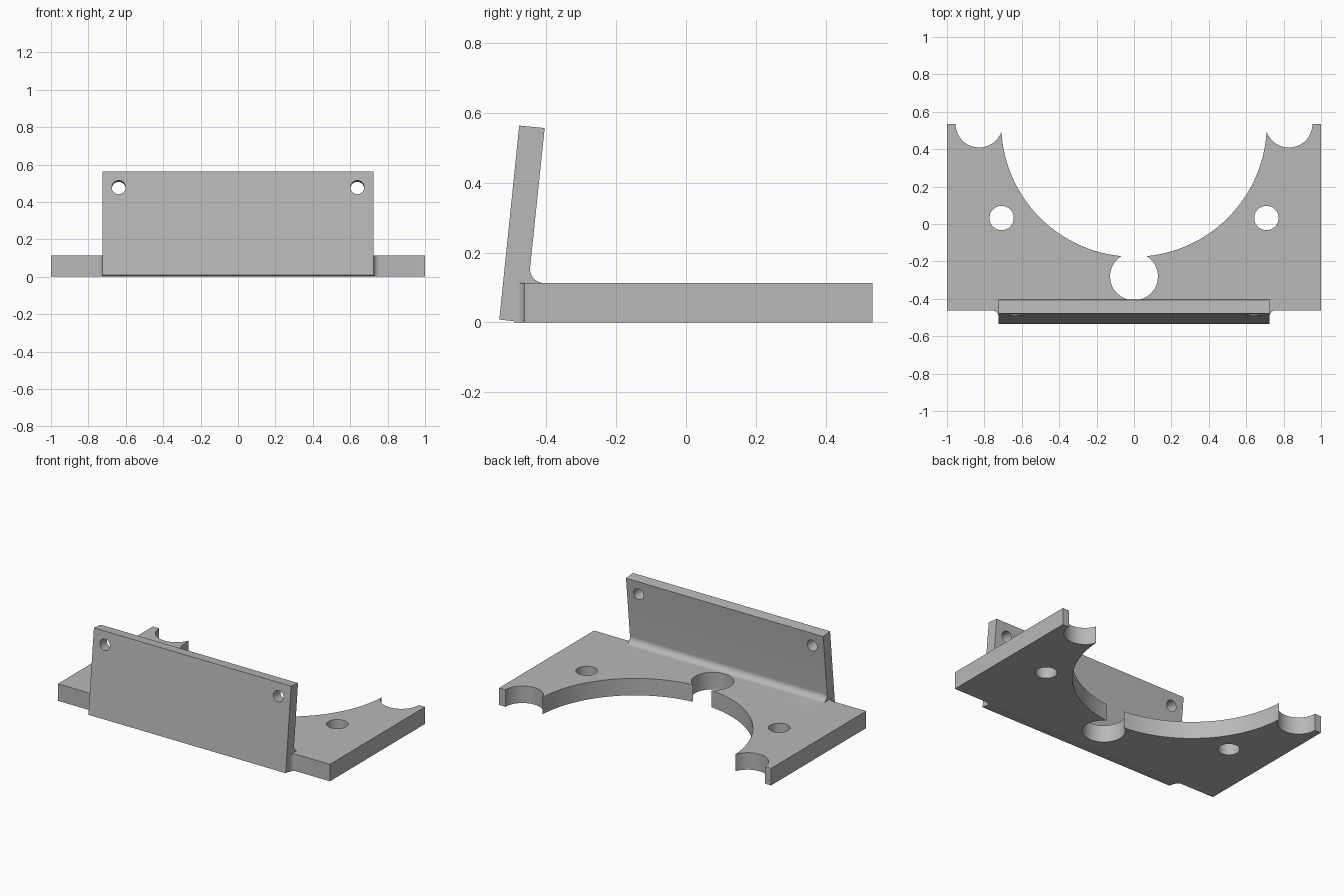
import bpy, bmesh
from math import sin, cos, radians
from mathutils import Vector

cube = bpy.data.objects.get("Cube")
if cube:
    bpy.data.objects.remove(cube, do_unlink=True)

grey = bpy.data.materials.new("plain grey")
grey.use_nodes = True
colour = (0.48, 0.48, 0.48, 1)
grey.diffuse_color = colour
grey.node_tree.nodes["Principled BSDF"].inputs["Base Color"].default_value = colour

THICK, FRONT, BACK = 0.113, -0.463, 0.535
FLANGE_HALF = 0.725
TILT = radians(5.9)


def arc(cx, cy, r, start, end, steps=12):
    angles = [radians(start + (end - start) * i / steps) for i in range(steps + 1)]
    return [(cx + r * cos(a), cy + r * sin(a)) for a in angles]


def prism(name, points, place, sweep):
    """Extrude a flat outline, placed in space by a function, along a vector."""
    bm = bmesh.new()
    face = bm.faces.new([bm.verts.new(place(*p)) for p in points])
    out = bmesh.ops.extrude_face_region(bm, geom=[face])
    moved = [v for v in out["geom"] if isinstance(v, bmesh.types.BMVert)]
    bmesh.ops.translate(bm, verts=moved, vec=Vector(sweep))
    bmesh.ops.recalc_face_normals(bm, faces=bm.faces)
    mesh = bpy.data.meshes.new(name)
    bm.to_mesh(mesh)
    bm.free()
    mesh.materials.append(grey)
    obj = bpy.data.objects.new(name, mesh)
    bpy.context.collection.objects.link(obj)
    return obj


def combine(target, tool, operation):
    """Apply a boolean and discard the tool object."""
    tool.hide_render = True
    mod = target.modifiers.new("boolean", "BOOLEAN")
    mod.operation, mod.solver, mod.object = operation, "EXACT", tool
    bpy.context.view_layer.objects.active = target
    bpy.ops.object.modifier_apply(modifier=mod.name)
    bpy.data.objects.remove(tool, do_unlink=True)


def drill(target, location, radius, sides, tilt=0.0):
    bpy.ops.mesh.primitive_cylinder_add(vertices=sides, radius=radius, depth=0.4,
                                        location=location, rotation=(tilt, 0, 0))
    combine(target, bpy.context.object, "DIFFERENCE")


# Base plate outline, with small fillets where its front edge meets the flange
fillet = 0.03
half = [(1, BACK), (1, FRONT)]
half += arc(FLANGE_HALF + fillet, FRONT - fillet, fillet, 90, 180, 8)
half += [(FLANGE_HALF - 0.005, FRONT - fillet), (FLANGE_HALF - 0.02, FRONT)]
outline = half + [(-x, y) for x, y in reversed(half)]
bracket = prism("mounting_bracket", outline, lambda x, y: (x, y, 0), (0, 0, THICK))

# Tilted flange with a rounded inner corner
side = [(-0.535, 0.008), (FRONT, 0.0003), (-0.42, 0.03), (-0.412, THICK - 0.005)]
side += arc(-0.407, THICK + 0.04, 0.04, 270, 174)
side += [(-0.405, 0.557), (-0.478, 0.564)]
flange = prism("flange", side, lambda y, z: (-FLANGE_HALF, y, z), (2 * FLANGE_HALF, 0, 0))
combine(bracket, flange, "UNION")

# Large round opening and the relief hole at its bottom
drill(bracket, (0, BACK, 0), 0.71, 128)
drill(bracket, (0, -0.28, 0), 0.128, 64)

# Scallops, plate holes and flange holes on both sides
for s in (-1, 1):
    drill(bracket, (s * 0.828, BACK, 0), 0.126, 64)
    drill(bracket, (s * 0.708, 0.032, 0), 0.065, 48)
    drill(bracket, (s * 0.638, -0.45, 0.474), 0.037, 40, radians(90) - TILT)

bpy.ops.object.select_all(action="DESELECT")
bracket.select_set(True)
bpy.context.view_layer.objects.active = bracket
bpy.ops.object.shade_smooth_by_angle(angle=radians(30))
